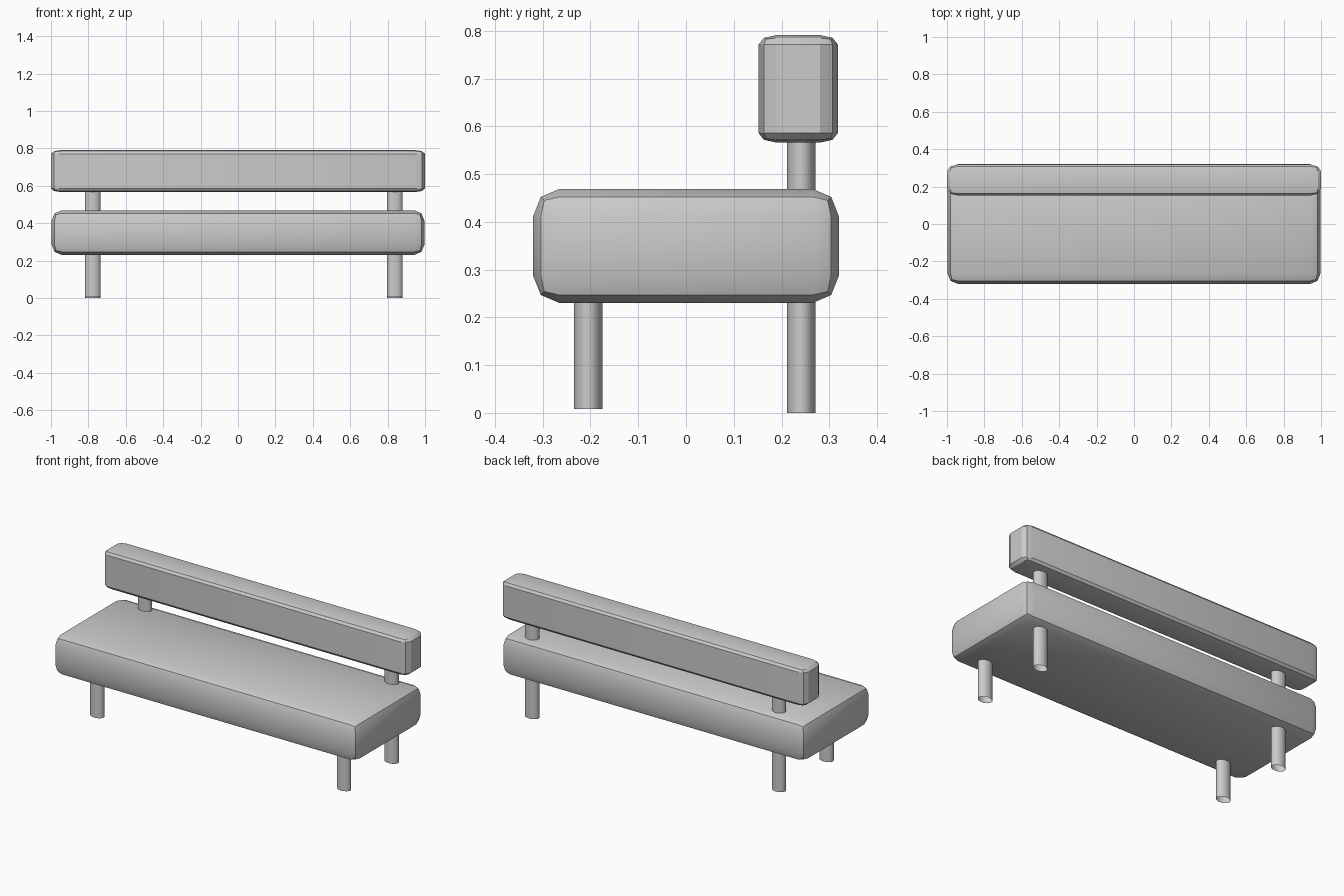
import bpy, bmesh
from math import radians

if "Cube" in bpy.data.objects:
    bpy.data.objects.remove(bpy.data.objects["Cube"])


def finish(obj):
    bpy.ops.object.select_all(action='DESELECT')
    obj.select_set(True)
    bpy.context.view_layer.objects.active = obj
    bpy.ops.object.shade_smooth_by_angle(angle=radians(30))


def cushion(name, low, high, bevel):
    """Box between two corners, edges rounded by a separate amount per axis."""
    bm = bmesh.new()
    bmesh.ops.create_cube(bm, size=1)
    # bevel by one unit in stretched space, then scale back
    bmesh.ops.scale(bm, verts=bm.verts,
                    vec=[(h - l) / b for l, h, b in zip(low, high, bevel)])
    bmesh.ops.bevel(bm, geom=bm.edges[:], offset=1, segments=2, profile=0.5,
                    affect='EDGES')
    bmesh.ops.scale(bm, verts=bm.verts, vec=bevel)
    mesh = bpy.data.meshes.new(name)
    bm.to_mesh(mesh)
    bm.free()
    obj = bpy.data.objects.new(name, mesh)
    obj.location = [(l + h) / 2 for l, h in zip(low, high)]
    bpy.context.collection.objects.link(obj)
    finish(obj)


def leg(name, x, y, bottom, top):
    """Open oval tube."""
    bpy.ops.mesh.primitive_cylinder_add(vertices=32, radius=1, depth=top - bottom,
                                        end_fill_type='NOTHING',
                                        location=(x, y, (bottom + top) / 2))
    obj = bpy.context.object
    obj.name = name
    obj.scale = (0.042, 0.03, 1)
    finish(obj)


# Seat and backrest
cushion("seat", (-0.997, -0.32, 0.23), (0.997, 0.32, 0.469), (0.055, 0.055, 0.057))
cushion("backrest", (-1, 0.152, 0.566), (1, 0.318, 0.791), (0.057, 0.037, 0.02))

# Short front legs, and back legs that run up through the seat to the backrest
for side, x in (("left", -0.777), ("right", 0.838)):
    leg("front_leg_" + side, x, -0.205, 0.008, 0.30)
    leg("back_leg_" + side, x, 0.241, 0.0, 0.62)
